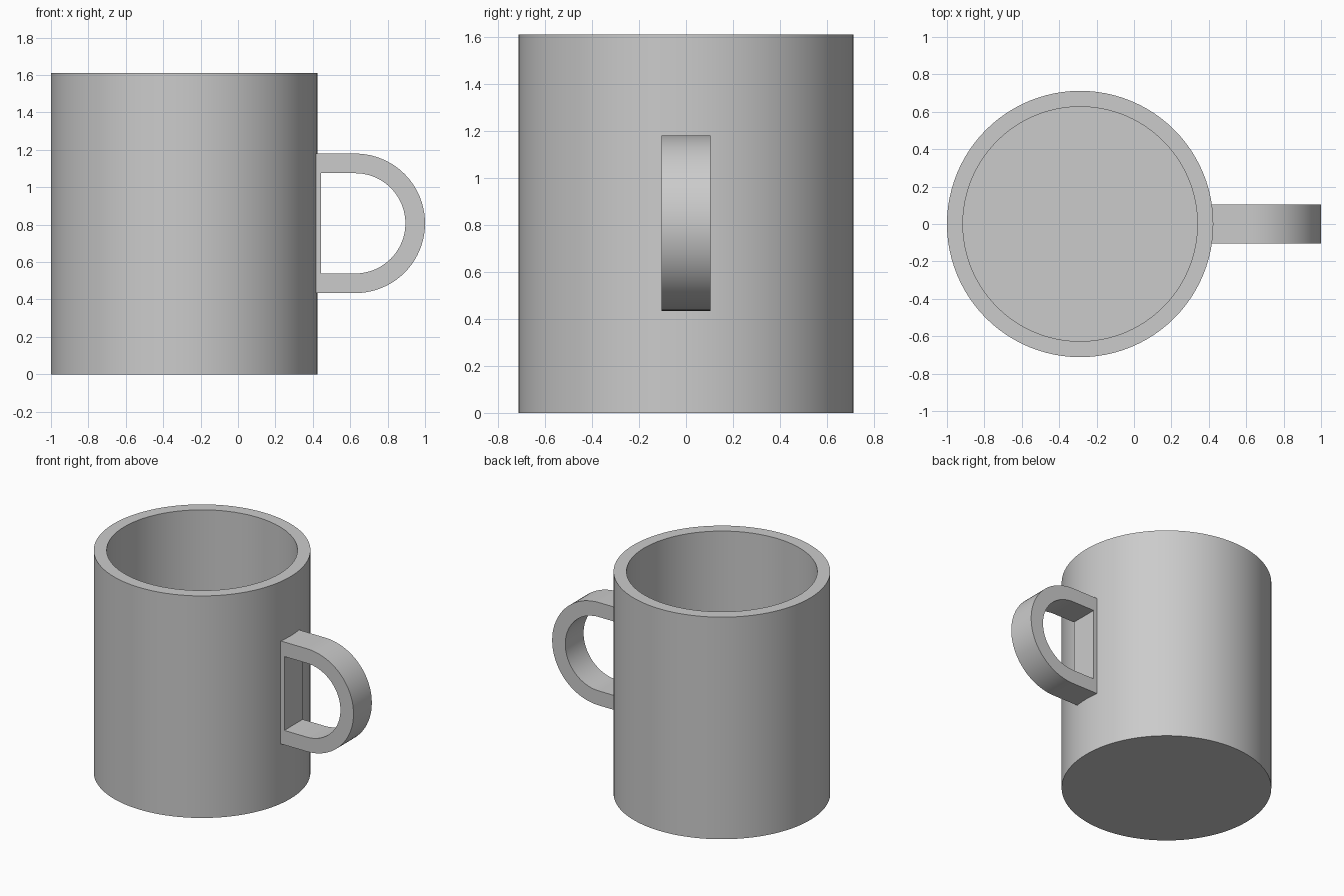
import bpy
import bmesh
import math

default = bpy.data.objects.get("Cube")
if default:
    bpy.data.objects.remove(default, do_unlink=True)

GREY = (0.6, 0.6, 0.6, 1.0)
material = bpy.data.materials.new("plain_grey")
material.use_nodes = True
material.diffuse_color = GREY
material.node_tree.nodes["Principled BSDF"].inputs["Base Color"].default_value = GREY


def sweep(name, sections, location):
    """Join closed cross-sections, in order, into a closed ring of faces."""
    bm = bmesh.new()
    rings = [[bm.verts.new(p) for p in section] for section in sections]
    for a, b in zip(rings, rings[1:] + rings[:1]):
        n = len(a)
        for i in range(n):
            j = (i + 1) % n
            bm.faces.new((a[i], a[j], b[j], b[i]))
    return finish(name, bm, location)


def finish(name, bm, location):
    bmesh.ops.recalc_face_normals(bm, faces=bm.faces)
    mesh = bpy.data.meshes.new(name)
    bm.to_mesh(mesh)
    bm.free()
    obj = bpy.data.objects.new(name, mesh)
    bpy.context.collection.objects.link(obj)
    obj.location = location
    mesh.materials.append(material)
    bpy.ops.object.select_all(action='DESELECT')
    obj.select_set(True)
    bpy.context.view_layer.objects.active = obj
    bpy.ops.object.shade_smooth_by_angle(angle=math.radians(30))
    return obj


# Cup: stacked circles from the base, up the outside, over the rim, to the floor
RADIUS, WALL, HEIGHT, FLOOR, SIDES = 0.712, 0.085, 1.61, 0.085, 96
profile = [(RADIUS, 0), (RADIUS, HEIGHT), (RADIUS - WALL, HEIGHT), (RADIUS - WALL, FLOOR)]
bm = bmesh.new()
circles = []
for r, z in profile:
    circles.append([bm.verts.new((r * math.cos(a), r * math.sin(a), z))
                    for a in (math.tau * i / SIDES for i in range(SIDES))])
for low, high in zip(circles, circles[1:]):
    for i in range(SIDES):
        j = (i + 1) % SIDES
        bm.faces.new((low[i], low[j], high[j], high[i]))
bm.faces.new(circles[0])
bm.faces.new(circles[-1])
finish("cup_body", bm, (-0.288, 0, 0))


# Handle: D-shaped loop with a flat bar let into the cup wall
def d_outline(left, radius, steps=40):
    arc = [(radius * math.cos(a), radius * math.sin(a))
           for a in (math.pi * (i / steps - 0.5) for i in range(steps + 1))]
    return [(left, -radius)] + arc + [(left, radius)]


HALF_WIDTH, CENTRE_X = 0.105, 0.627
outer = d_outline(0.385 - CENTRE_X, 0.373)
inner = d_outline(0.445 - CENTRE_X, 0.268)
sections = [[(ox, -HALF_WIDTH, oz), (ox, HALF_WIDTH, oz),
             (ix, HALF_WIDTH, iz), (ix, -HALF_WIDTH, iz)]
            for (ox, oz), (ix, iz) in zip(outer, inner)]
sweep("handle", sections, (CENTRE_X, 0, HEIGHT / 2 + 0.002))
